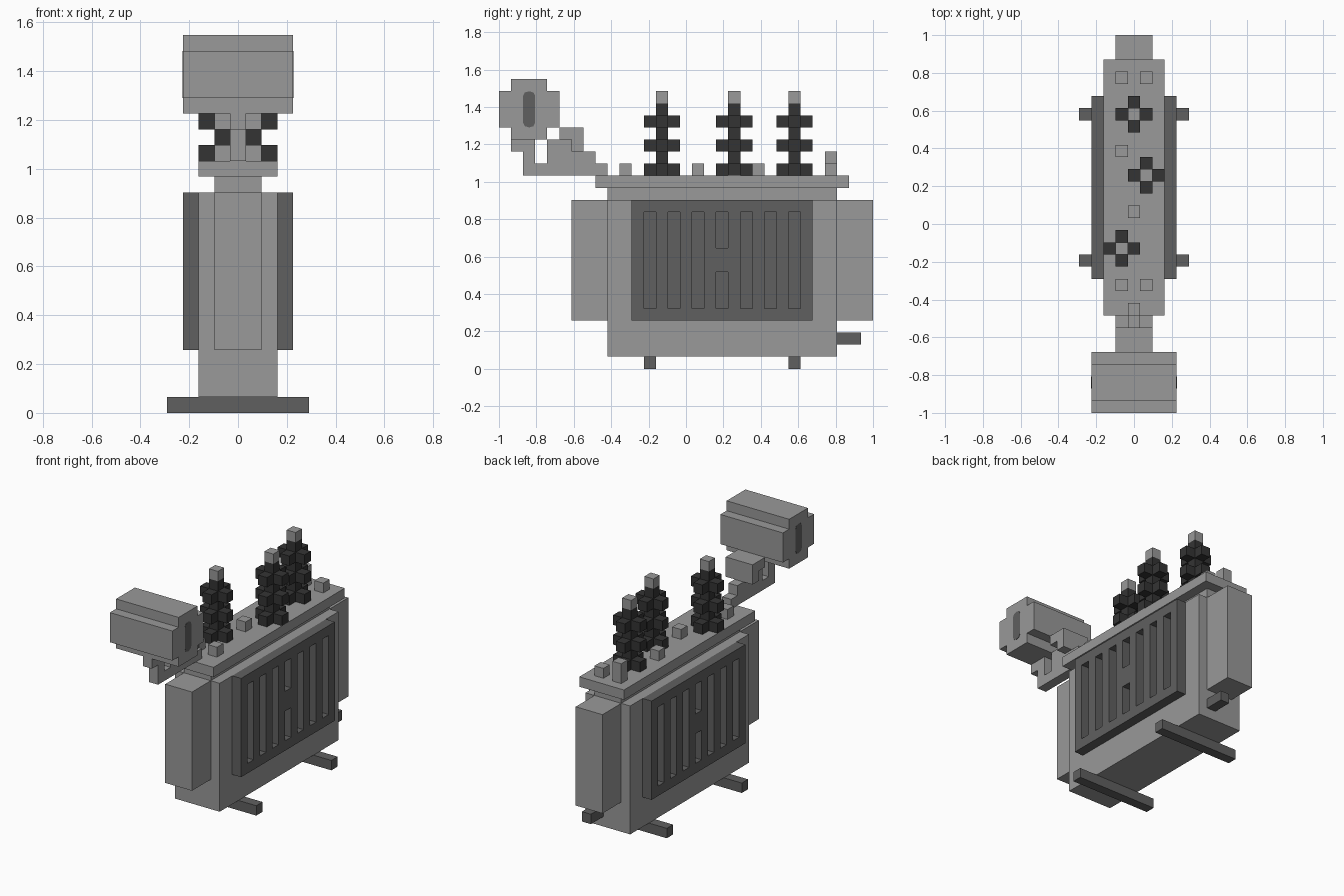
import bpy
import bmesh
from mathutils import Vector

cube = bpy.data.objects.get("Cube")
if cube:
    bpy.data.objects.remove(cube, do_unlink=True)

U = 2 / 31  # block unit; y is counted from the front end, z from the ground


def place(x, y, z):
    return Vector((x * U, y * U - 1, z * U))


def material(name, value):
    m = bpy.data.materials.new(name)
    m.use_nodes = True
    color = (value, value, value, 1)
    m.diffuse_color = color
    m.node_tree.nodes["Principled BSDF"].inputs["Base Color"].default_value = color
    return m


LIGHT = material("light_grey", 0.319)
DARK = material("dark_grey", 0.117)
BLACK = material("black_ceramic", 0.034)


def finish(name, bm, mat):
    bmesh.ops.recalc_face_normals(bm, faces=bm.faces)
    mesh = bpy.data.meshes.new(name)
    bm.to_mesh(mesh)
    bm.free()
    mesh.materials.append(mat)
    obj = bpy.data.objects.new(name, mesh)
    bpy.context.collection.objects.link(obj)
    return obj


def add_prism(bm, base, offset):
    face = bm.faces.new([bm.verts.new(p) for p in base])
    moved = bmesh.ops.extrude_face_region(bm, geom=[face])["geom"]
    verts = [v for v in moved if isinstance(v, bmesh.types.BMVert)]
    bmesh.ops.translate(bm, vec=offset, verts=verts)


def add_box(bm, xs, ys, zs):
    base = [place(x, y, zs[0]) for x, y in
            ((xs[0], ys[0]), (xs[1], ys[0]), (xs[1], ys[1]), (xs[0], ys[1]))]
    add_prism(bm, base, Vector((0, 0, (zs[1] - zs[0]) * U)))


def box(name, xs, ys, zs, mat=LIGHT):
    bm = bmesh.new()
    add_box(bm, xs, ys, zs)
    return finish(name, bm, mat)


def side_profile(name, points, x0, x1, mat=LIGHT):
    bm = bmesh.new()
    add_prism(bm, [place(x0, y, z) for y, z in points], Vector(((x1 - x0) * U, 0, 0)))
    return finish(name, bm, mat)


# Tank, lid, end radiators, feet and drain
box("tank", (-2.5, 2.5), (9, 28), (1, 14))
box("tank_neck", (-1.5, 1.5), (9, 28), (14, 15))
box("lid", (-2.5, 2.5), (8, 29), (15, 16))
box("front_radiator", (-1.5, 1.5), (6, 9), (4, 14))
box("back_radiator", (-1.5, 1.5), (28, 31), (4, 14))
box("front_foot", (-4.5, 4.5), (12, 13), (0, 1), DARK)
box("back_foot", (-4.5, 4.5), (24, 25), (0, 1), DARK)
box("drain_valve", (0.5, 1.5), (28, 30), (2, 3), DARK)

# Slotted side radiators
for side, name in ((1, "left"), (-1, "right")):
    xs = sorted((side * 2.5, side * 3.5))
    bm = bmesh.new()
    add_box(bm, xs, (11, 26), (4, 5))
    add_box(bm, xs, (11, 26), (13, 14))
    for y in range(11, 26, 2):
        add_box(bm, xs, (y, y + 1), (5, 13))
    add_box(bm, xs, (18, 19), (8, 10))
    finish(name + "_radiator", bm, DARK)
    box(name + "_radiator_backing", sorted((side * 2.5, side * 2.55)),
        (11.5, 25.5), (4.5, 13.5), DARK)

# Bushings: a ribbed stack with a metal tip
PLUS = [(-.5, -1.5), (.5, -1.5), (.5, -.5), (1.5, -.5), (1.5, .5), (.5, .5),
        (.5, 1.5), (-.5, 1.5), (-.5, .5), (-1.5, .5), (-1.5, -.5), (-.5, -.5)]
for i, (x, y) in enumerate(((-1, 13.5), (1, 19.5), (0, 24.5)), 1):
    bm = bmesh.new()
    for z in (16, 18, 20):
        add_prism(bm, [place(x + a, y + b, z) for a, b in PLUS], Vector((0, 0, U)))
        add_box(bm, (x - .5, x + .5), (y - .5, y + .5), (z + 1, z + 2))
    finish(f"bushing_{i}", bm, BLACK)
    box(f"bushing_tip_{i}", (x - .5, x + .5), (y - .5, y + .5), (22, 23))

# Fittings on the lid
for i, (x, y, top) in enumerate(((-1, 10, 17), (1, 10, 17), (0, 16, 17),
                                 (-1, 21, 17), (1, 27, 17), (-1, 27, 18)), 1):
    box(f"lid_fitting_{i}", (x - .5, x + .5), (y, y + 1), (16, top))

# Oil reservoir with rounded level gauges on both ends
side_profile("reservoir", [(1, 19), (4, 19), (4, 20), (5, 20), (5, 23), (4, 23),
                           (4, 24), (1, 24), (1, 23), (0, 23), (0, 20), (1, 20)],
             -3.5, 3.5)
GAUGE = [(2, 20.4), (2.15, 20.1), (2.5, 20), (2.85, 20.1), (3, 20.4),
         (3, 22.6), (2.85, 22.9), (2.5, 23), (2.15, 22.9), (2, 22.6)]
side_profile("left_gauge", GAUGE, 3.5, 3.53, DARK)
side_profile("right_gauge", GAUGE, -3.53, -3.5, DARK)

# Pipe and relay below the reservoir
side_profile("reservoir_pipe", [(1, 18), (2, 18), (2, 16), (9, 16), (9, 17), (8, 17),
                                (8, 18), (6, 18), (6, 19), (4, 19), (4, 17), (3, 17),
                                (3, 19), (1, 19)], -.5, .5)
side_profile("relay", [(5, 19), (6, 19), (6, 18), (7, 18), (7, 20), (5, 20)], -1.5, 1.5)
